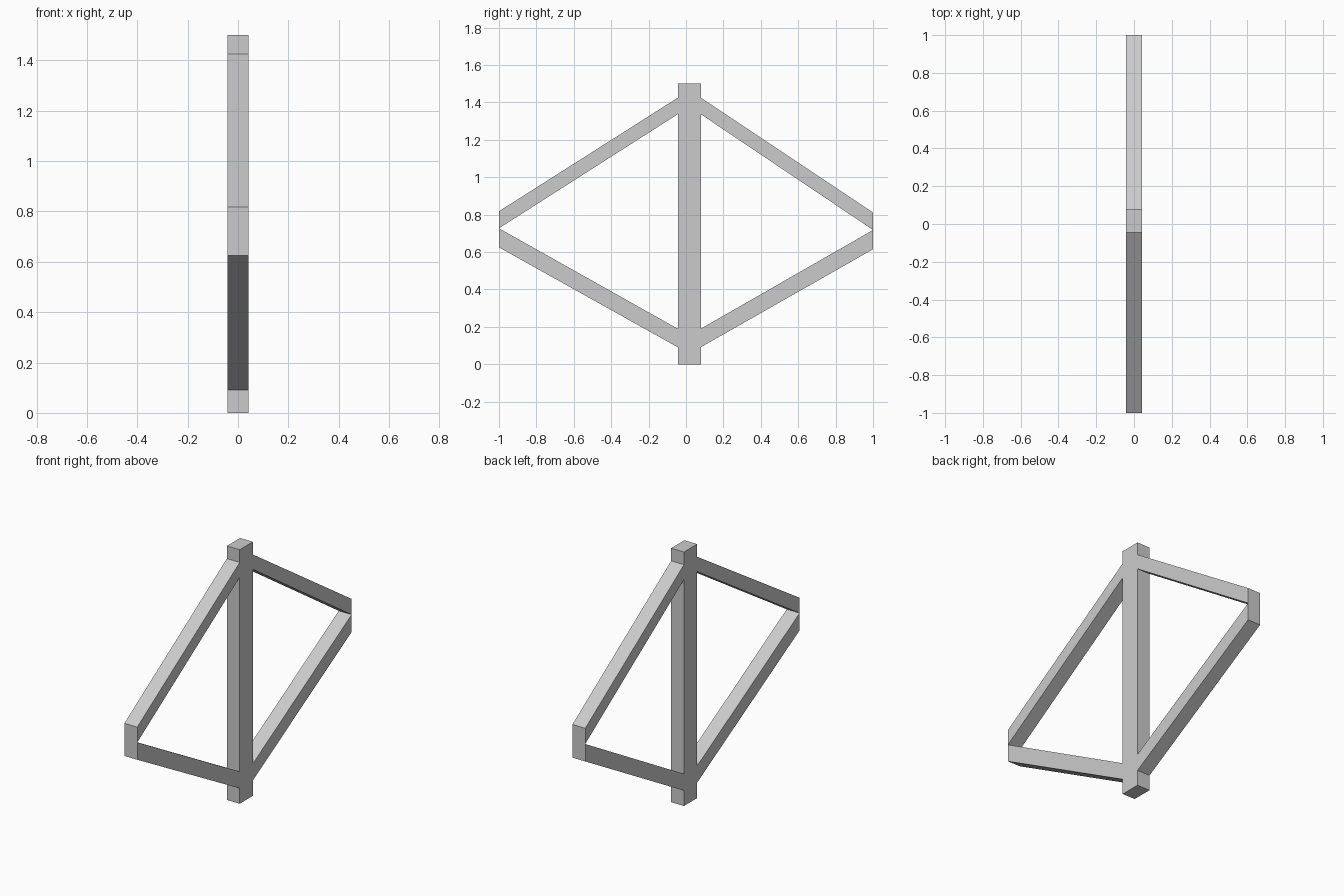
import bpy, bmesh

if "Cube" in bpy.data.objects:
    bpy.data.objects.remove(bpy.data.objects["Cube"])

DEPTH = 0.084            # thickness along x
Y0, Y1 = -0.044, 0.079   # post sides
LEVELS = [0, 0.091, 0.19, 1.337, 1.425, 1.5]  # post divisions where struts join

bm = bmesh.new()

# Central post, split so the struts weld onto its sides
rows = [(bm.verts.new((0, Y0, z)), bm.verts.new((0, Y1, z))) for z in LEVELS]
for (a, b), (d, c) in zip(rows, rows[1:]):
    bm.faces.new((a, b, c, d))


def strut(side, level, y, z_low, z_high):
    """Sloping bar from the post side out to a vertical end at y."""
    low, high = rows[level][side], rows[level + 1][side]
    out_low = bm.verts.new((0, y, z_low))
    out_high = bm.verts.new((0, y, z_high))
    quad = (low, out_low, out_high, high)
    bm.faces.new(quad if side else quad[::-1])


# Lower and upper struts on each side, meeting at the tips
for side, y, zs in ((0, -1, (0.625, 0.727, 0.818)), (1, 1, (0.615, 0.718, 0.811))):
    strut(side, 1, y, zs[0], zs[1])
    strut(side, 3, y, zs[1], zs[2])

mesh = bpy.data.meshes.new("diamond_frame")
bm.to_mesh(mesh)
bm.free()
frame = bpy.data.objects.new("diamond_frame", mesh)
bpy.context.collection.objects.link(frame)

# Give the flat frame its thickness
solid = frame.modifiers.new("thickness", 'SOLIDIFY')
solid.thickness = DEPTH
solid.offset = 0
